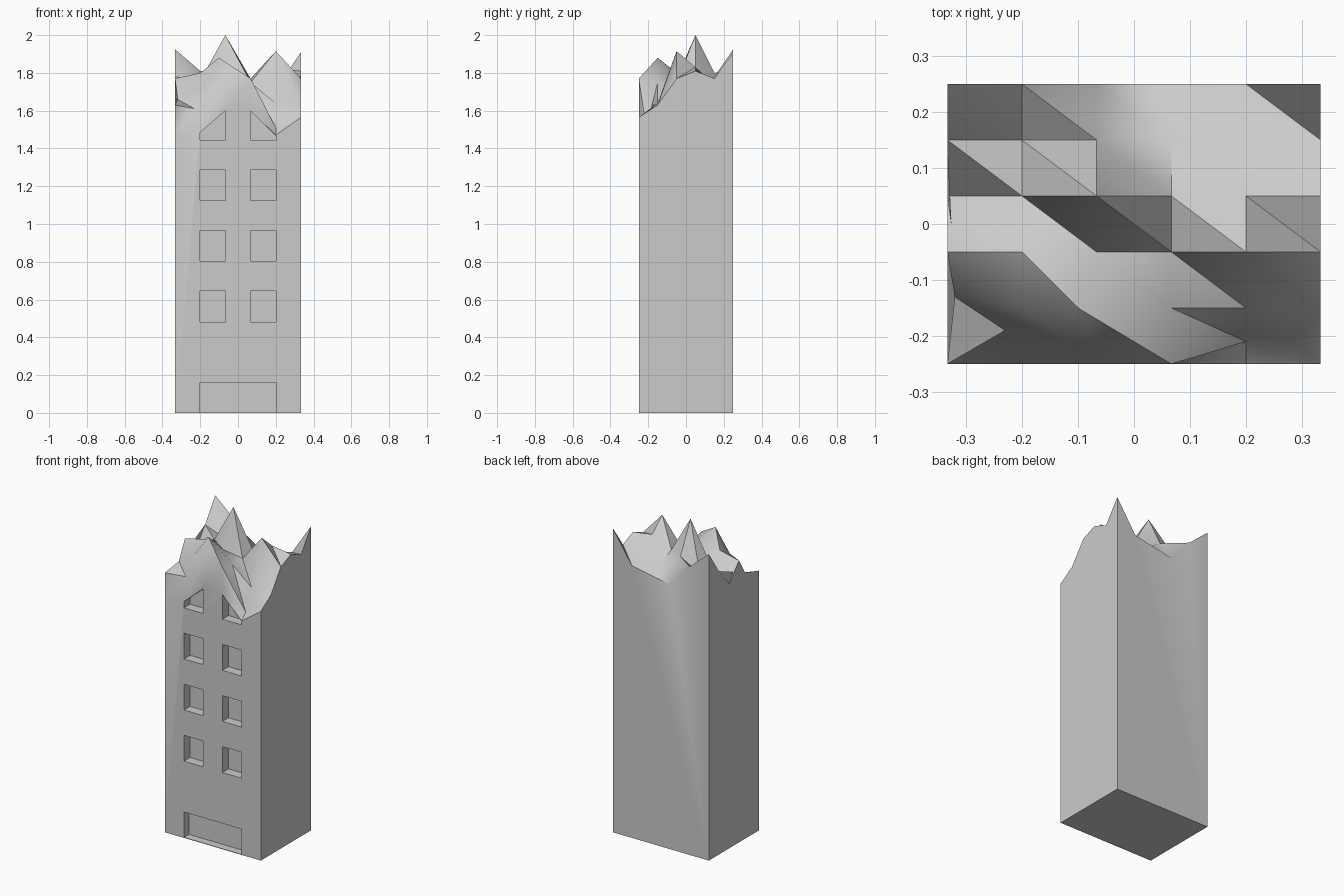
import bpy, bmesh, math

if "Cube" in bpy.data.objects:
    bpy.data.objects.remove(bpy.data.objects["Cube"])

XS = [-1/3, -0.2, -1/15, 1/15, 0.2, 1/3]
YS = [-0.25, -0.15, -0.05, 0.05, 0.15, 0.25]
# heights of the broken roof, one row per depth step from front to back
ROOF = [
    [1.63, 1.61, 1.77, 1.77, 1.51, 1.565],
    [1.66, 1.74, 1.88, 1.75, 1.64, 1.63],
    [1.77, 1.80, 1.77, 1.75, 1.915, 1.77],
    [1.66, 1.76, 2.00, 1.77, 1.83, 1.81],
    [1.78, 1.73, 1.80, 1.72, 1.74, 1.77],
    [1.925, 1.81, 1.66, 1.68, 1.71, 1.91],
]
# a few roof points are pushed sideways: (row, column) -> (x, y)
SHIFT = {(0, 1): (-0.23, -0.19), (0, 4): (0.2, -0.21),
         (1, 0): (-0.32, -0.13), (1, 2): (-0.1, -0.15)}
# front wall heights below the crumbling part
WALL = [1.47, 1.49, 1.605, 1.605, 1.47, 1.47]

# tower body with jagged roof
bm = bmesh.new()
roof = [[bm.verts.new((*SHIFT.get((j, i), (XS[i], YS[j])), ROOF[j][i]))
         for i in range(6)] for j in range(6)]
wall = [bm.verts.new((x, -0.25, z)) for x, z in zip(XS, WALL)]
base = [bm.verts.new((sx / 3, sy / 4, 0))
        for sx, sy in ((-1, -1), (1, -1), (1, 1), (-1, 1))]
for j in range(5):
    for i in range(5):
        a, b = roof[j][i], roof[j][i + 1]
        c, d = roof[j + 1][i + 1], roof[j + 1][i]
        bm.faces.new((a, b, d))
        bm.faces.new((b, c, d))
for i in range(5):
    bm.faces.new((wall[i], wall[i + 1], roof[0][i + 1]))
    bm.faces.new((wall[i], roof[0][i + 1], roof[0][i]))
bm.faces.new([base[0], base[1]] + wall[::-1])
bm.faces.new([base[1], base[2]] + [roof[j][5] for j in range(5, -1, -1)] + [wall[5]])
bm.faces.new([base[2], base[3]] + roof[5])
bm.faces.new([base[3], base[0], wall[0]] + [roof[j][0] for j in range(6)])
bm.faces.new(base[::-1])
# triangulate the side with the dented point so it stays closed
bmesh.ops.triangulate(bm, faces=[f for f in bm.faces if len(f.verts) > 4])
bmesh.ops.recalc_face_normals(bm, faces=bm.faces)
me = bpy.data.meshes.new("ruined_tower")
bm.to_mesh(me)
bm.free()
tower = bpy.data.objects.new("ruined_tower", me)
bpy.context.collection.objects.link(tower)

# window and door cutters
cut = bmesh.new()


def opening(profile, depth):
    front = [cut.verts.new((x, -0.4, z)) for x, z in profile]
    back = [cut.verts.new((x, -0.25 + depth, z)) for x, z in profile]
    n = len(profile)
    cut.faces.new(front)
    cut.faces.new(back[::-1])
    for k in range(n):
        cut.faces.new((front[k], back[k], back[(k + 1) % n], front[(k + 1) % n]))


for s in (-1, 1):
    inner, outer = s / 15, s * 0.2
    for z in (0.482, 0.803, 1.124):
        opening([(outer, z), (inner, z), (inner, z + 0.162), (outer, z + 0.162)], 0.06)
    # top windows with broken slanted heads
    opening([(outer, 1.445), (inner, 1.445), (inner, 1.6),
             (outer, 1.485 if s < 0 else 1.465)], 0.06)
opening([(-0.2, -0.1), (0.2, -0.1), (0.2, 0.162), (-0.2, 0.162)], 0.05)
bmesh.ops.recalc_face_normals(cut, faces=cut.faces)
# restore a closed ground line under the door recess
for v in cut.verts:
    if v.co.z < 0:
        v.co.z = 0.003
cme = bpy.data.meshes.new("opening_cutter")
cut.to_mesh(cme)
cut.free()
cutter = bpy.data.objects.new("opening_cutter", cme)
bpy.context.collection.objects.link(cutter)
cutter.hide_render = True

# carve openings
mod = tower.modifiers.new("openings", 'BOOLEAN')
mod.operation = 'DIFFERENCE'
mod.solver = 'EXACT'
mod.object = cutter
bpy.context.view_layer.objects.active = tower
tower.select_set(True)
bpy.ops.object.modifier_apply(modifier=mod.name)
bpy.data.objects.remove(cutter)
bpy.ops.object.shade_smooth_by_angle(angle=math.radians(50))
